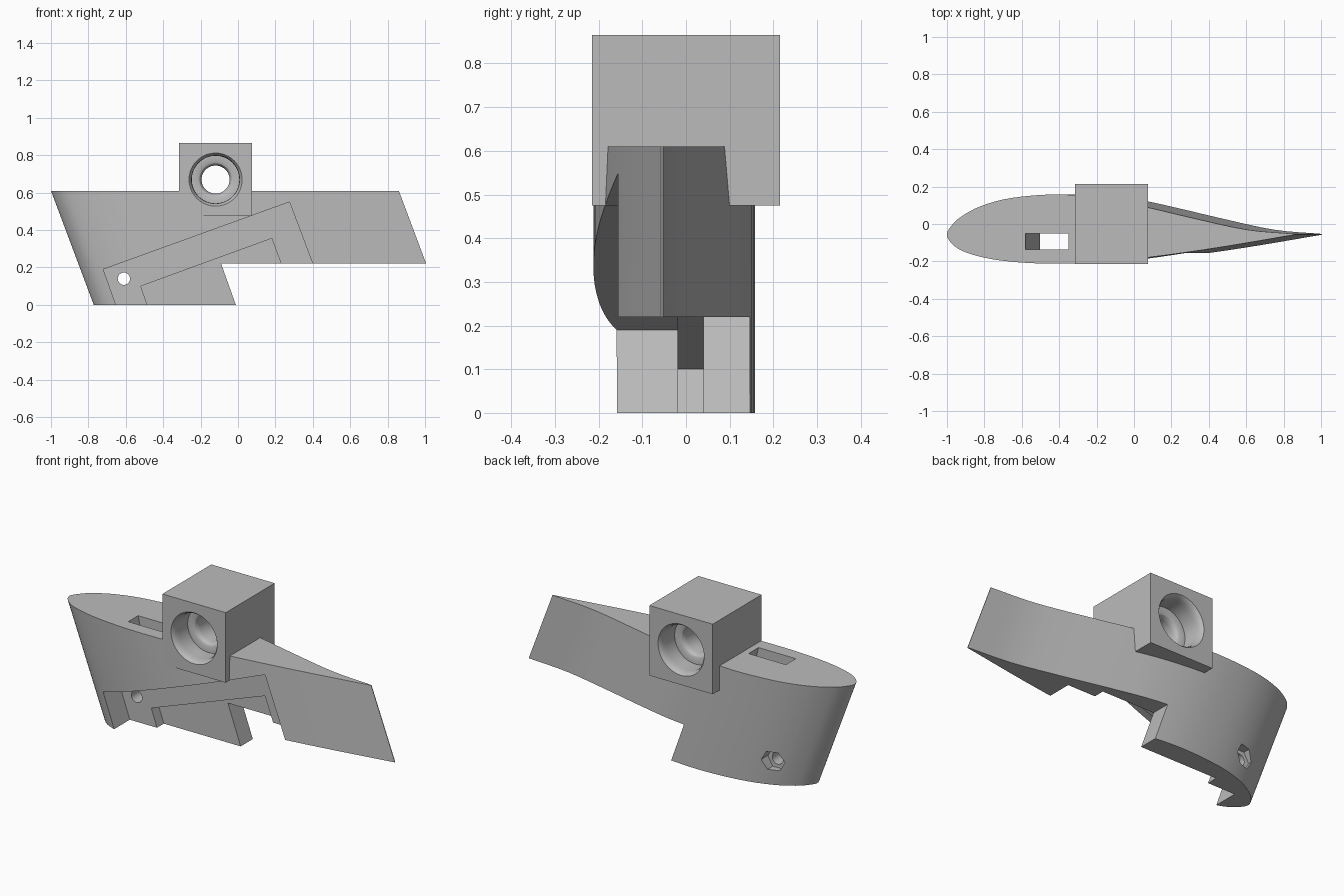
import bpy, bmesh, math
from mathutils import Vector

cube = bpy.data.objects.get("Cube")
if cube:
    bpy.data.objects.remove(cube, do_unlink=True)

grey = bpy.data.materials.new("plain grey")
grey.use_nodes = True
grey.diffuse_color = (0.5, 0.5, 0.5, 1)
grey.node_tree.nodes["Principled BSDF"].inputs["Base Color"].default_value = (0.5, 0.5, 0.5, 1)


def loft(name, rings):
    """Closed solid through equal-length rings of points."""
    bm = bmesh.new()
    loops = [[bm.verts.new(p) for p in ring] for ring in rings]
    for a, b in zip(loops, loops[1:]):
        for i in range(len(a)):
            j = (i + 1) % len(a)
            bm.faces.new((a[i], a[j], b[j], b[i]))
    bm.faces.new(loops[0])
    bm.faces.new(loops[-1])
    bmesh.ops.recalc_face_normals(bm, faces=bm.faces)
    mesh = bpy.data.meshes.new(name)
    bm.to_mesh(mesh)
    bm.free()
    mesh.materials.append(grey)
    ob = bpy.data.objects.new(name, mesh)
    bpy.context.collection.objects.link(ob)
    return ob


def side_prism(name, outline, y0, y1):
    """Extrude an (x, z) outline along y."""
    return loft(name, [[(x, y, z) for x, z in outline] for y in (y0, y1)])


def lathe(name, x, z, profile, sides):
    """Rings of (radius, y) around an axis along y."""
    turn = [math.tau * i / sides for i in range(sides)]
    return loft(name, [[(x + r * math.cos(t), y, z + r * math.sin(t)) for t in turn]
                       for r, y in profile])


def combine(target, tool, operation):
    mod = target.modifiers.new(tool.name, "BOOLEAN")
    mod.operation = operation
    mod.solver = "EXACT"
    mod.object = tool
    bpy.context.view_layer.objects.active = target
    bpy.ops.object.modifier_apply(modifier=mod.name)
    bpy.data.objects.remove(tool, do_unlink=True)


def smooth_path(points, steps=4):
    """Catmull-Rom curve through the points."""
    p = [Vector(q) for q in points]
    p = [2 * p[0] - p[1]] + p + [2 * p[-1] - p[-2]]
    out = []
    for a, b, c, d in zip(p, p[1:], p[2:], p[3:]):
        for i in range(steps):
            t = i / steps
            out.append(0.5 * (2 * b + (c - a) * t + (2 * a - 5 * b + 4 * c - d) * t * t
                              + (3 * b - a - 3 * c + d) * t ** 3))
    return out + [p[-2]]


# Raked foil body
foil = smooth_path([(0.86, -0.053), (0.6, -0.03), (0.3, 0.035), (0.08, 0.087), (-0.15, 0.135),
                    (-0.4, 0.158), (-0.65, 0.14), (-0.82, 0.095), (-0.93, 0.035), (-0.98, -0.015),
                    (-1.0, -0.055), (-0.98, -0.098), (-0.92, -0.143), (-0.8, -0.18),
                    (-0.65, -0.202), (-0.45, -0.212), (-0.2, -0.205), (0.08, -0.178),
                    (0.45, -0.126), (0.86, -0.057)])
TOP, RAKE = 0.61, 0.375
body = loft("foil_body", [[(p.x + RAKE * (TOP - z), p.y, z) for p in foil] for z in (0, TOP)])

# Clear the space under the tail
combine(body, side_prism("tail_cut", [(-0.09, 0.22), (1.3, 0.22), (1.3, -0.1), (0.024, -0.1)],
                         -0.5, 0.5), "DIFFERENCE")

# Stepped recess in the front side
combine(body, side_prism("recess", [(-0.72, 0.19), (0.275, 0.55), (0.52, -0.1), (-0.617, -0.1)],
                         -0.5, -0.02), "DIFFERENCE")
combine(body, side_prism("deep_recess", [(-0.52, 0.1), (0.18, 0.355), (0.35, -0.1), (-0.45, -0.1)],
                         -0.5, 0.04), "DIFFERENCE")

# Slot from the top into the recess
combine(body, side_prism("top_slot", [(-0.604, 0.71), (-0.374, 0.71), (-0.27, 0.27), (-0.27, 0.22),
                                      (-0.49, 0.22)], -0.137, -0.05), "DIFFERENCE")

# Pivot hole with a hexagonal pocket at the back
combine(body, lathe("pivot_hole", -0.61, 0.14, [(0.033, -0.1), (0.033, 0.4)], 32), "DIFFERENCE")
combine(body, lathe("nut_pocket", -0.61, 0.14, [(0.06, 0.065), (0.06, 0.4)], 6), "DIFFERENCE")

# Bearing block across the top
block = [(-0.315, 0.475), (0.075, 0.475), (0.075, 0.865), (-0.315, 0.865)]
combine(body, side_prism("block", block, -0.215, 0.215), "UNION")

# Bore with a flared, stepped seat at each end
half = [(0.142, 0.25), (0.142, 0.215), (0.134, 0.205), (0.129, 0.19), (0.127, 0.17),
        (0.127, 0.09), (0.097, 0.09), (0.086, 0.085), (0.079, 0.075), (0.075, 0.06)]
bore = [(r, -y) for r, y in half] + half[::-1]
combine(body, lathe("bore", -0.12, 0.67, bore, 64), "DIFFERENCE")

bpy.ops.object.select_all(action="DESELECT")
body.select_set(True)
bpy.context.view_layer.objects.active = body
bpy.ops.object.shade_smooth_by_angle(angle=math.radians(25))
